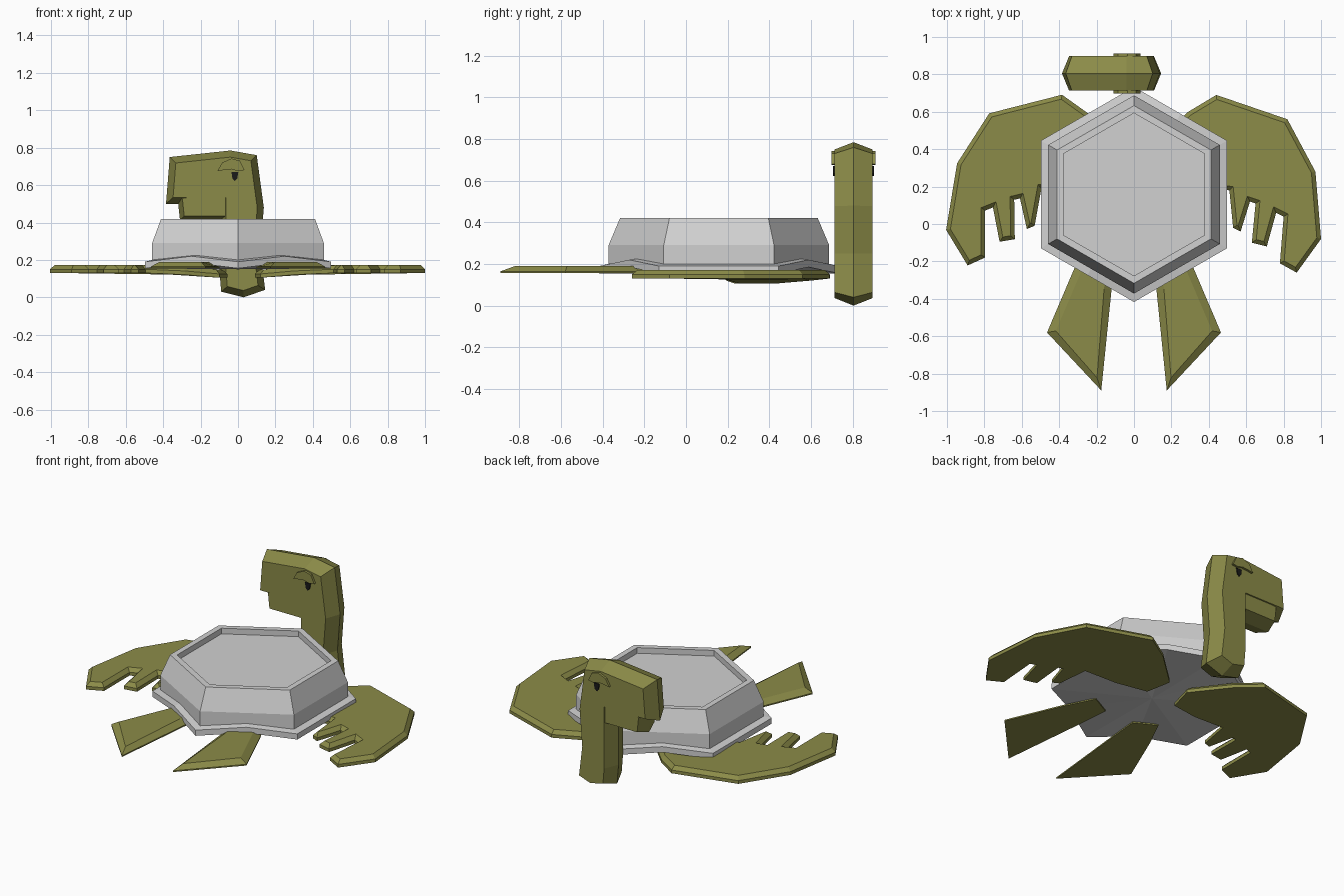
import bpy, bmesh, math
from mathutils import Matrix, Vector

if "Cube" in bpy.data.objects:
    bpy.data.objects.remove(bpy.data.objects["Cube"])


def material(name, rgb):
    m = bpy.data.materials.new(name)
    m.diffuse_color = (*rgb, 1)
    m.use_nodes = True
    m.node_tree.nodes["Principled BSDF"].inputs["Base Color"].default_value = m.diffuse_color
    return m


OLIVE = material("olive skin", (0.26, 0.26, 0.065))
GREY = material("shell grey", (0.64, 0.64, 0.64))
BLACK = material("eye black", (0.01, 0.01, 0.01))


def finish(name, bm, mat):
    bmesh.ops.recalc_face_normals(bm, faces=bm.faces)
    me = bpy.data.meshes.new(name)
    bm.to_mesh(me)
    bm.free()
    me.materials.append(mat)
    ob = bpy.data.objects.new(name, me)
    bpy.context.collection.objects.link(ob)
    return ob


def slab(pts, height, inset=0.0, rise=0.0, closed=True):
    """Outline in xy, straight wall of given height, then a chamfered cap."""
    bm = bmesh.new()
    base = bm.faces.new([bm.verts.new((x, y, 0)) for x, y in pts])
    if base.calc_center_median() is not None:
        base.normal_update()
    if base.normal.z < 0:
        base.normal_flip()
    top = base
    if closed:
        top = base.copy()
        for a, b in zip(base.verts, top.verts):
            b.co.z = height
        n = len(pts)
        bv, tv = list(base.verts), list(top.verts)
        for i in range(n):
            j = (i + 1) % n
            bm.faces.new((bv[i], bv[j], tv[j], tv[i]))
    if inset:
        # cap outline moved inward along the corner mitres
        ring = list(top.verts)
        n = len(ring)
        inner = []
        for i, v in enumerate(ring):
            d0 = (v.co - ring[i - 1].co).normalized()
            d1 = (ring[(i + 1) % n].co - v.co).normalized()
            n0, n1 = Vector((-d0.y, d0.x, 0)), Vector((-d1.y, d1.x, 0))
            m = (n0 + n1).normalized()
            step = m * min(inset / max(m.dot(n0), 0.3), inset * 1.8)
            inner.append(bm.verts.new(v.co + step + Vector((0, 0, rise))))
        bm.faces.remove(top)
        for i in range(n):
            j = (i + 1) % n
            bm.faces.new((ring[i], ring[j], inner[j], inner[i]))
        bm.faces.new(inner)
    return bm


# Hexagonal shell: rings of corners and edge middles, rim scalloped front and back
def shell():
    rings = [(0.575, 0.155, 0.03), (0.575, 0.19, 0.03), (0.53, 0.20, 0.025),
             (0.53, 0.29, 0), (0.475, 0.42, 0), (0.435, 0.42, 0), (0.435, 0.385, 0)]
    bm = bmesh.new()
    loops = []
    for r, z, wave in rings:
        loop = []
        for i in range(12):
            a = math.radians(90 + 30 * i)
            mid = i % 2
            rr = r * math.cos(math.pi / 6) if mid else r
            lift = wave if mid and i not in (3, 9) else 0
            loop.append(bm.verts.new((rr * math.cos(a), 0.158 + rr * math.sin(a), z + lift)))
        loops.append(loop)
    for lo, hi in zip(loops, loops[1:]):
        for i in range(12):
            j = (i + 1) % 12
            bm.faces.new((lo[i], lo[j], hi[j], hi[i]))
    bm.faces.new(loops[-1])
    hub = bm.verts.new((0, 0.158, 0.15))
    for i in range(12):
        bm.faces.new((hub, loops[0][i], loops[0][(i + 1) % 12]))
    finish("shell", bm, GREY)


shell()

# Front flippers with fingers; the left one is swung slightly forward
FRONT = [(.44, .69), (.82, .56), (.97, .28), (1.0, -.08), (.87, -.26), (.78, -.21),
         (.80, .04), (.76, .06), (.71, -.12), (.63, -.10), (.65, .11), (.62, .12),
         (.57, -.04), (.53, -.02), (.51, .18), (.30, .20), (.12, .26), (.09, .42), (.29, .60)]
BACK = [(.465, -.58), (.175, -.89), (.12, -.35), (.10, -.13), (.23, -.06), (.32, -.24)]

for side, label in ((1, "right"), (-1, "left")):
    bm = slab(FRONT, 0.02, 0.022, 0.022)
    for v in bm.verts:  # shoulder end droops under the shell
        v.co.z += 0.13 - 0.025 * min(max((0.4 - v.co.x) / 0.28, 0), 1)
    if side < 0:
        pivot = Matrix.Translation((0.4, 0, 0))
        bm.transform(pivot @ Matrix.Rotation(0.08, 4, 'Z') @ pivot.inverted())
    bm.transform(Matrix.Diagonal((side, 1, 1, 1)))
    finish(label + "_front_flipper", bm, OLIVE)

    bm = slab(BACK, 0.008, 0.04, 0.025)
    bm.transform(Matrix.Translation((0, 0, 0.157)) @ Matrix.Diagonal((side, 1, 1, 1)))
    finish(label + "_back_flipper", bm, OLIVE)


# Parts of the head: half a profile in xz, mirrored about the middle of the neck
def head_part(name, pts, half, inset, mat):
    ob = finish(name, slab(pts, 0, inset, half, closed=False), mat)
    ob.location.y = 0.805
    ob.rotation_euler.x = math.pi / 2
    mod = ob.modifiers.new("mirror", 'MIRROR')
    mod.use_axis = (False, False, True)


head_part("neck_and_head", [(-.365, .75), (-.04, .785), (.10, .76), (.138, .48), (.12, .25),
                            (.145, .04), (.03, 0), (-.09, .03), (-.10, .15), (-.10, .50),
                            (-.385, .50)], 0.092, 0.035, OLIVE)
head_part("lower_jaw", [(-.325, .55), (0, .60), (0, .41), (-.31, .41)], 0.086, 0.025, OLIVE)

# Eyes and arched lids on both cheeks
LID = [(-.11, .675), (-.085, .72), (-.035, .742), (.01, .73), (.035, .68), (0, .675),
       (-.035, .685), (-.08, .68)]
EYE = [(-.035, .67), (-.03, .635), (-.018, .622), (-.004, .635), (.002, .67)]
for side, label in ((-1, "front"), (1, "rear")):
    for name, pts, thick, mat in (("eyelid", LID, 0.016, OLIVE), ("eye", EYE, 0.008, BLACK)):
        bm = slab(pts, thick)
        bm.transform(Matrix.Rotation(math.pi / 2, 4, 'X'))
        bm.transform(Matrix.Translation((0, 0.805 + side * 0.09, 0)) @ Matrix.Diagonal((1, -side, 1, 1)))
        finish(label + "_" + name, bm, mat)
